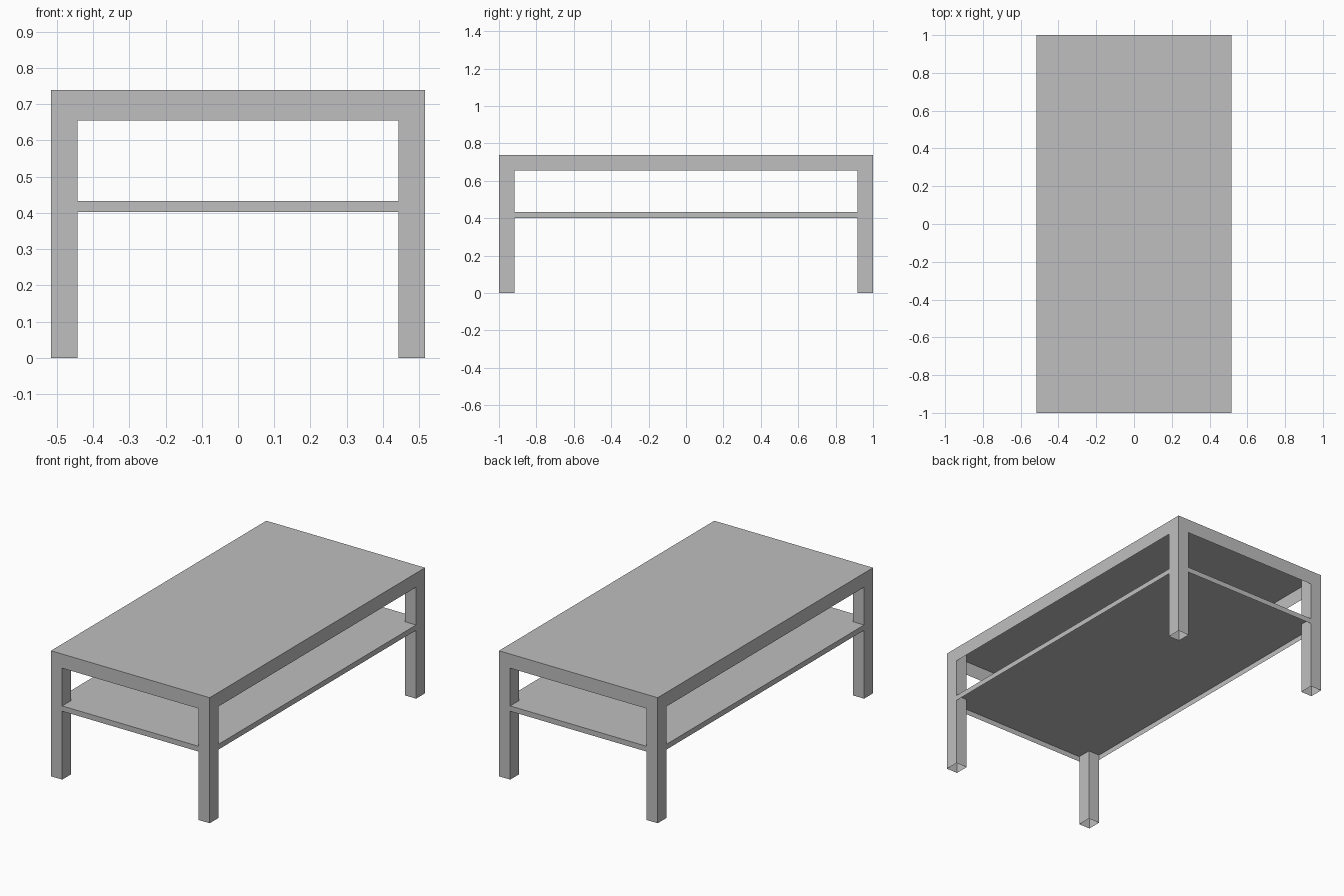
import bpy

if "Cube" in bpy.data.objects:
    bpy.data.objects.remove(bpy.data.objects["Cube"])

# Overall half sizes, leg section and heights
HX, HY, H = 0.516, 1.0, 0.738
LX, LY = 0.073, 0.083
IX, IY = HX - LX, HY - LY
APRON_Z, SHELF_Z0, SHELF_Z1 = 0.655, 0.402, 0.433

grey = bpy.data.materials.new("plain grey")
grey.diffuse_color = (0.52, 0.52, 0.52, 1)
grey.use_nodes = True
grey.node_tree.nodes["Principled BSDF"].inputs["Base Color"].default_value = grey.diffuse_color


def make(name, verts, faces):
    mesh = bpy.data.meshes.new(name)
    mesh.from_pydata(verts, [], faces)
    mesh.materials.append(grey)
    obj = bpy.data.objects.new(name, mesh)
    bpy.context.collection.objects.link(obj)
    return obj


def shell(name, outline, z0, z1, walls, cap):
    """Open-bottomed shell: chosen walls of a counter-clockwise outline, optional top."""
    n = len(outline)
    verts = [(x, y, z) for z in (z0, z1) for x, y in outline]
    faces = [(i, (i + 1) % n, n + (i + 1) % n, n + i) for i in walls]
    if cap:
        faces.append(tuple(range(n, 2 * n)))
    return make(name, verts, faces)


# Table top: thin sheet
rect = [(-HX, -HY), (HX, -HY), (HX, HY), (-HX, HY)]
shell("table_top", rect, H, H, [], True).data.validate()

# Legs: hollow square tubes, open at the foot
for sx, side in ((-1, "left"), (1, "right")):
    for sy, end in ((-1, "front"), (1, "back")):
        x0, x1 = sorted((sx * IX, sx * HX))
        y0, y1 = sorted((sy * IY, sy * HY))
        shell(f"{end}_{side}_leg", [(x0, y0), (x1, y0), (x1, y1), (x0, y1)],
              0, H, range(4), False)

# Cross-shaped outline fitting between the legs, flush with their outer faces
cross = [(-IX, -HY), (IX, -HY), (IX, -IY), (HX, -IY), (HX, IY), (IX, IY),
         (IX, HY), (-IX, HY), (-IX, IY), (-HX, IY), (-HX, -IY), (-IX, -IY)]
open_sides = (0, 3, 6, 9)

# Apron: thin panels under the top on the four sides
shell("apron", cross, APRON_Z, H, open_sides, False)

# Shelf: sheet with a shallow rim, open underneath
shell("shelf", cross, SHELF_Z0, SHELF_Z1, open_sides, True)
